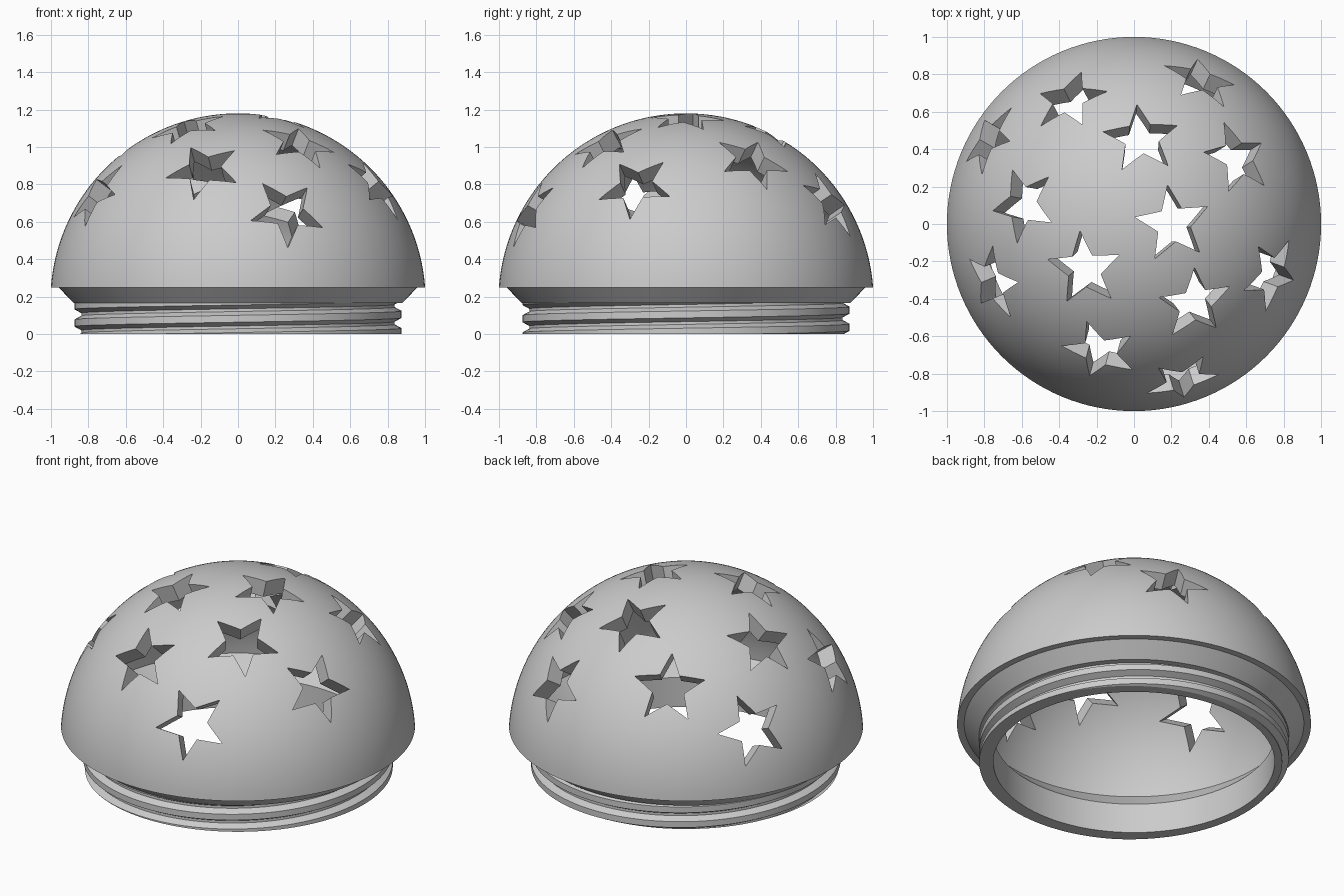
import bpy
import bmesh
from math import pi, tau, sin, cos, radians, sqrt
from mathutils import Vector

cube = bpy.data.objects.get("Cube")
if cube:
    bpy.data.objects.remove(cube, do_unlink=True)

SEG = 128
CENTRE, R_OUT, R_IN = 0.177, 1.003, 0.9
RIM, NECK_TOP = 0.25, 0.165
PITCH, CREST, ROOT = 0.092, 0.875, 0.838
KNEES = (0.2, 0.42)

grey = bpy.data.materials.new("plain grey")
grey.use_nodes = True
colour = (0.6, 0.6, 0.6, 1)
grey.diffuse_color = colour
grey.node_tree.nodes["Principled BSDF"].inputs["Base Color"].default_value = colour


def thread_radius(z, turn):
    """Trapezoid thread: flat crest, sloped flanks, narrow root."""
    d = abs(((z - 0.013) / PITCH - turn + 0.5) % 1 - 0.5)
    t = min(max((d - KNEES[0]) / (KNEES[1] - KNEES[0]), 0), 1)
    return CREST + (ROOT - CREST) * t


def arc(radius, base, steps):
    """Points on a dome from the given height up to the pole."""
    start = sqrt(radius ** 2 - (base - CENTRE) ** 2)
    a0 = Vector((start, base - CENTRE)).angle(Vector((1, 0)))
    angles = [a0 + (pi / 2 - a0) * i / steps for i in range(steps + 1)]
    return [(radius * cos(a), CENTRE + radius * sin(a)) for a in angles]


def column(turn):
    """One closed cross-section, from inner pole down, round and up."""
    pts = arc(R_IN, 0.29, 40)[::-1] + [(0.795, 0.185), (0.795, 0)]
    for k in range(-3, 4):
        for knee in (-KNEES[1], -KNEES[0], KNEES[0], KNEES[1]):
            z = 0.013 + PITCH * (k + knee + turn)
            z = min(max(z, 0), NECK_TOP)
            pts.append((thread_radius(z, turn), z))
    return pts + [(0.877, NECK_TOP), (0.96, RIM)] + arc(R_OUT, RIM, 48)


# Dome shell with threaded neck
bm = bmesh.new()
columns = []
for i in range(SEG + 1):
    a = tau * i / SEG
    columns.append([bm.verts.new((r * cos(a), r * sin(a), z))
                    for r, z in column(i / SEG)])
for left, right in zip(columns, columns[1:]):
    for j in range(len(left) - 1):
        bm.faces.new((left[j], right[j], right[j + 1], left[j + 1]))
bmesh.ops.remove_doubles(bm, verts=bm.verts, dist=1e-5)
bmesh.ops.recalc_face_normals(bm, faces=bm.faces)
mesh = bpy.data.meshes.new("star_dome")
bm.to_mesh(mesh)
bm.free()
mesh.materials.append(grey)
dome = bpy.data.objects.new("star_dome", mesh)
bpy.context.collection.objects.link(dome)

# Star prisms spread over the dome on a golden-angle spiral
twists = (26, 17, 11, 3, 17, 72, 67, 36, 3, 22, 18, -6, 50)
bm = bmesh.new()
for n, twist in enumerate(twists):
    up = 1 - (n + 0.5) / 22
    side = sqrt(1 - up * up)
    az = -n * radians(137.508)
    normal = Vector((side * cos(az), side * sin(az), up))
    down = Vector((up * cos(az), up * sin(az), -side))
    around = normal.cross(down)
    rings = []
    for depth in (0.75, 1.1):
        ring = []
        for k in range(10):
            a = radians(twist + 36 * k)
            r = 0.094 if k % 2 else 0.211
            p = normal * depth + r * (down * cos(a) + around * sin(a))
            ring.append(bm.verts.new(p + Vector((0, 0, CENTRE))))
        rings.append(ring)
    low, high = rings
    bm.faces.new(low[::-1])
    bm.faces.new(high)
    for k in range(10):
        m = (k + 1) % 10
        bm.faces.new((low[k], low[m], high[m], high[k]))
bmesh.ops.recalc_face_normals(bm, faces=bm.faces)
cut_mesh = bpy.data.meshes.new("star_cutters")
bm.to_mesh(cut_mesh)
bm.free()
cut_mesh.materials.append(grey)
cutter = bpy.data.objects.new("star_cutters", cut_mesh)
cutter.hide_render = True
bpy.context.collection.objects.link(cutter)

# Cut the stars, then smooth the curved surfaces
bpy.ops.object.select_all(action='DESELECT')
dome.select_set(True)
bpy.context.view_layer.objects.active = dome
cut = dome.modifiers.new("stars", 'BOOLEAN')
cut.operation = 'DIFFERENCE'
cut.solver = 'EXACT'
cut.object = cutter
bpy.ops.object.modifier_apply(modifier=cut.name)
bpy.data.objects.remove(cutter, do_unlink=True)
bpy.ops.object.shade_smooth_by_angle(angle=radians(20))
